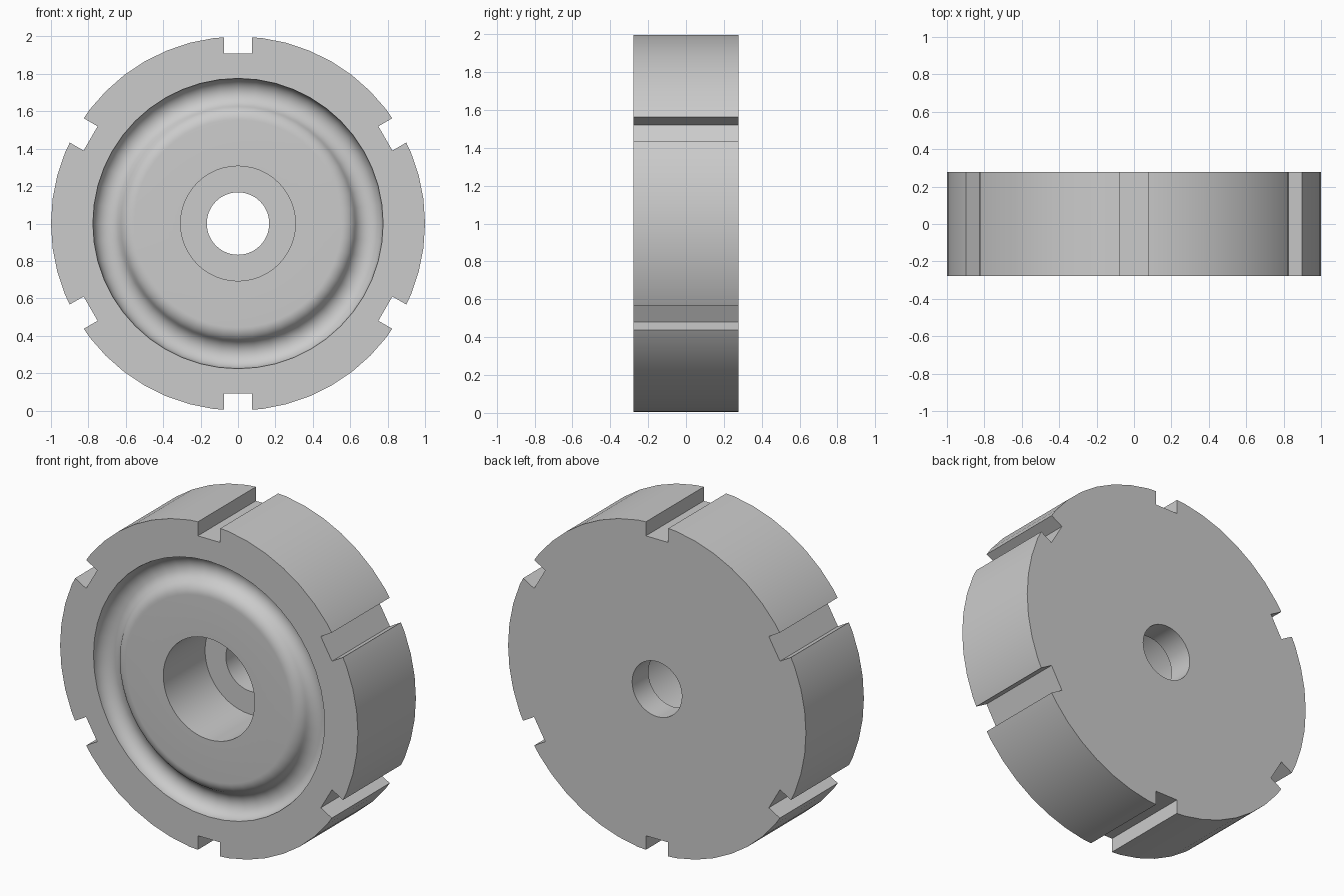
import bpy, bmesh
from math import sin, cos, pi, radians, atan2
from mathutils import Matrix, Vector

cube = bpy.data.objects.get("Cube")
if cube:
    bpy.data.objects.remove(cube, do_unlink=True)

HALF = 0.278          # half thickness
SEGMENTS = 48
NOTCHES = 6

grey = bpy.data.materials.new("plain grey")
grey.use_nodes = True
colour = (0.6, 0.6, 0.6, 1)
grey.diffuse_color = colour
grey.node_tree.nodes["Principled BSDF"].inputs["Base Color"].default_value = colour


def make_object(name, bm):
    bmesh.ops.recalc_face_normals(bm, faces=bm.faces)
    mesh = bpy.data.meshes.new(name)
    bm.to_mesh(mesh)
    bm.free()
    mesh.materials.append(grey)
    obj = bpy.data.objects.new(name, mesh)
    bpy.context.collection.objects.link(obj)
    return obj


def groove_profile(inner, outer, bowl, steps=8):
    """Rounded shoulder running into a round bowl, as (radius, depth)."""
    reach = outer - inner - bowl
    fillet = (reach ** 2 - bowl ** 2) / (2 * bowl)
    turn = pi / 2 - atan2(fillet, reach)
    points = []
    for i in range(steps):
        t = turn * i / steps
        points.append((inner + fillet * sin(t), fillet * (1 - cos(t))))
    for i in range(2 * steps + 1):
        t = turn - (turn + pi / 2) * i / (2 * steps)
        points.append((outer - bowl - bowl * sin(t), bowl * cos(t)))
    return points


# Turned body: through bore, counterbore, hub face, groove, rim
profile = [(0.167, HALF), (0.167, -HALF + 0.4), (0.307, -HALF + 0.4), (0.307, -HALF)]
profile += [(r, d - HALF) for r, d in groove_profile(0.555, 0.776, 0.08)]
profile += [(1, -HALF), (1, HALF)]

bm = bmesh.new()
rings = []
for s in range(SEGMENTS):
    a = 2 * pi * s / SEGMENTS
    rings.append([bm.verts.new((r * sin(a), y, 1 + r * cos(a))) for r, y in profile])
for s in range(SEGMENTS):
    a, b = rings[s], rings[(s + 1) % SEGMENTS]
    for i in range(len(profile)):
        j = (i + 1) % len(profile)
        bm.faces.new((a[i], a[j], b[j], b[i]))
body = make_object("notched_wheel", bm)

# Cutters for the rim notches
bm = bmesh.new()
for n in range(NOTCHES):
    place = (Matrix.Translation(Vector((0, 0, 1)))
             @ Matrix.Rotation(2 * pi * n / NOTCHES, 4, 'Y')
             @ Matrix.Translation(Vector((0, 0, 1.01)))
             @ Matrix.Diagonal((0.15, 1, 0.2, 1)))
    bmesh.ops.create_cube(bm, size=1, matrix=place)
cutter = make_object("notch_cutter", bm)

cut = body.modifiers.new("notches", 'BOOLEAN')
cut.operation = 'DIFFERENCE'
cut.solver = 'EXACT'
cut.object = cutter
bpy.ops.object.select_all(action='DESELECT')
body.select_set(True)
bpy.context.view_layer.objects.active = body
bpy.ops.object.modifier_apply(modifier=cut.name)
bpy.data.objects.remove(cutter, do_unlink=True)

bpy.ops.object.shade_smooth_by_angle(angle=radians(30))
